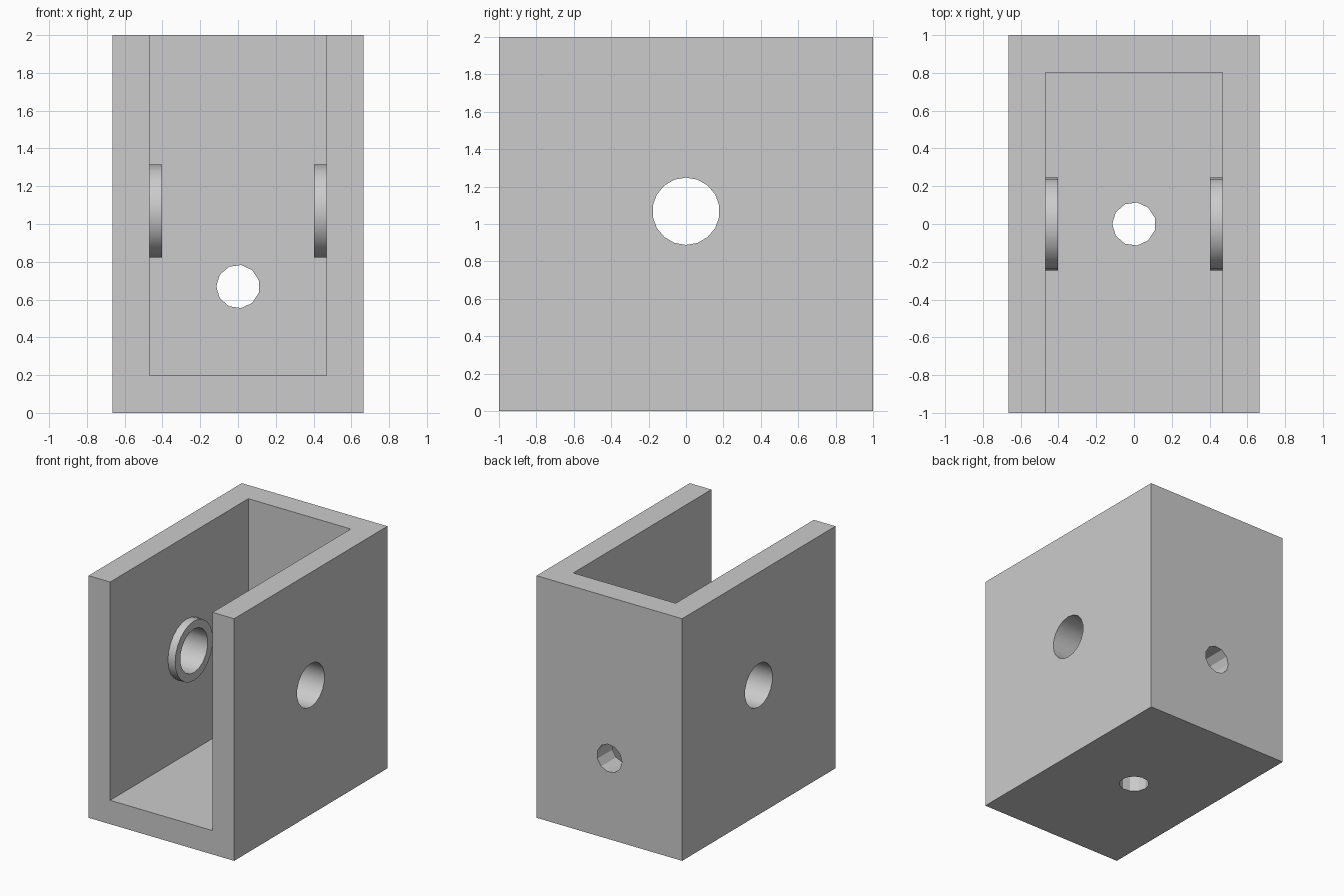
import bpy
import bmesh
import math
from mathutils import Vector

old = bpy.data.objects.get("Cube")
if old:
    bpy.data.objects.remove(old, do_unlink=True)

# Overall sizes
HALF_W, HALF_D, HEIGHT = 0.665, 1.0, 2.0
WALL = 0.197
INNER = HALF_W - WALL
AXLE_Z, SCREW_Z = 1.068, 0.669

grey = bpy.data.materials.new("plain_grey")
grey.use_nodes = True
GREY = (0.6, 0.6, 0.6, 1)
grey.diffuse_color = GREY
grey.node_tree.nodes["Principled BSDF"].inputs["Base Color"].default_value = GREY


def prism(name, points, sweep):
    """Sweep a flat outline along a vector into a closed solid."""
    bm = bmesh.new()
    face = bm.faces.new([bm.verts.new(p) for p in points])
    result = bmesh.ops.extrude_face_region(bm, geom=[face], use_keep_orig=True)
    moved = [v for v in result["geom"] if isinstance(v, bmesh.types.BMVert)]
    bmesh.ops.translate(bm, verts=moved, vec=sweep)
    bmesh.ops.recalc_face_normals(bm, faces=bm.faces[:])
    mesh = bpy.data.meshes.new(name)
    bm.to_mesh(mesh)
    bm.free()
    mesh.materials.append(grey)
    obj = bpy.data.objects.new(name, mesh)
    bpy.context.collection.objects.link(obj)
    return obj


def cylinder(name, start, sweep, first, radius, sides):
    """Round prism whose first corner lies in the given direction."""
    start, sweep, first = Vector(start), Vector(sweep), Vector(first)
    side = sweep.normalized().cross(first)
    turns = [2 * math.pi * i / sides for i in range(sides)]
    ring = [start + radius * (math.cos(a) * first + math.sin(a) * side) for a in turns]
    return prism(name, ring, sweep)


def combine(body, tool, operation):
    tool.hide_render = True
    mod = body.modifiers.new(tool.name, "BOOLEAN")
    mod.operation, mod.solver, mod.object = operation, "EXACT", tool
    bpy.context.view_layer.objects.active = body
    bpy.ops.object.modifier_apply(modifier=mod.name)
    bpy.data.objects.remove(tool, do_unlink=True)


def block(name, half_x, y0, y1, z0, z1):
    outline = [(-half_x, y0, z0), (half_x, y0, z0), (half_x, y1, z0), (-half_x, y1, z0)]
    return prism(name, outline, (0, 0, z1 - z0))


# Bracket body, open at the front and top
body = block("bracket", HALF_W, -HALF_D, HALF_D, 0, HEIGHT)
combine(body, block("cavity", INNER, -HALF_D - 0.5, HALF_D - WALL, WALL, HEIGHT + 0.5),
        "DIFFERENCE")

# Raised bosses inside both side walls
for side in (-1, 1):
    boss = cylinder("boss", (side * (INNER - 0.066), 0, AXLE_Z), (side * 0.16, 0, 0),
                    (0, 0, -1), 0.246, 24)
    combine(body, boss, "UNION")

# Axle hole through both sides, screw holes in the back and floor
combine(body, cylinder("axle_hole", (-1, 0, AXLE_Z), (2, 0, 0), (0, 0, -1), 0.18, 18),
        "DIFFERENCE")
combine(body, cylinder("back_hole", (0, 0.5, SCREW_Z), (0, 1, 0), (-1, 0, 0), 0.115, 11),
        "DIFFERENCE")
combine(body, cylinder("floor_hole", (0, 0, -0.5), (0, 0, 1), (-1, 0, 0), 0.115, 11),
        "DIFFERENCE")

# Smooth the bosses and axle hole, keep corners and screw holes faceted
bpy.ops.object.select_all(action="DESELECT")
body.select_set(True)
bpy.context.view_layer.objects.active = body
bpy.ops.object.shade_smooth_by_angle(angle=math.radians(30))
